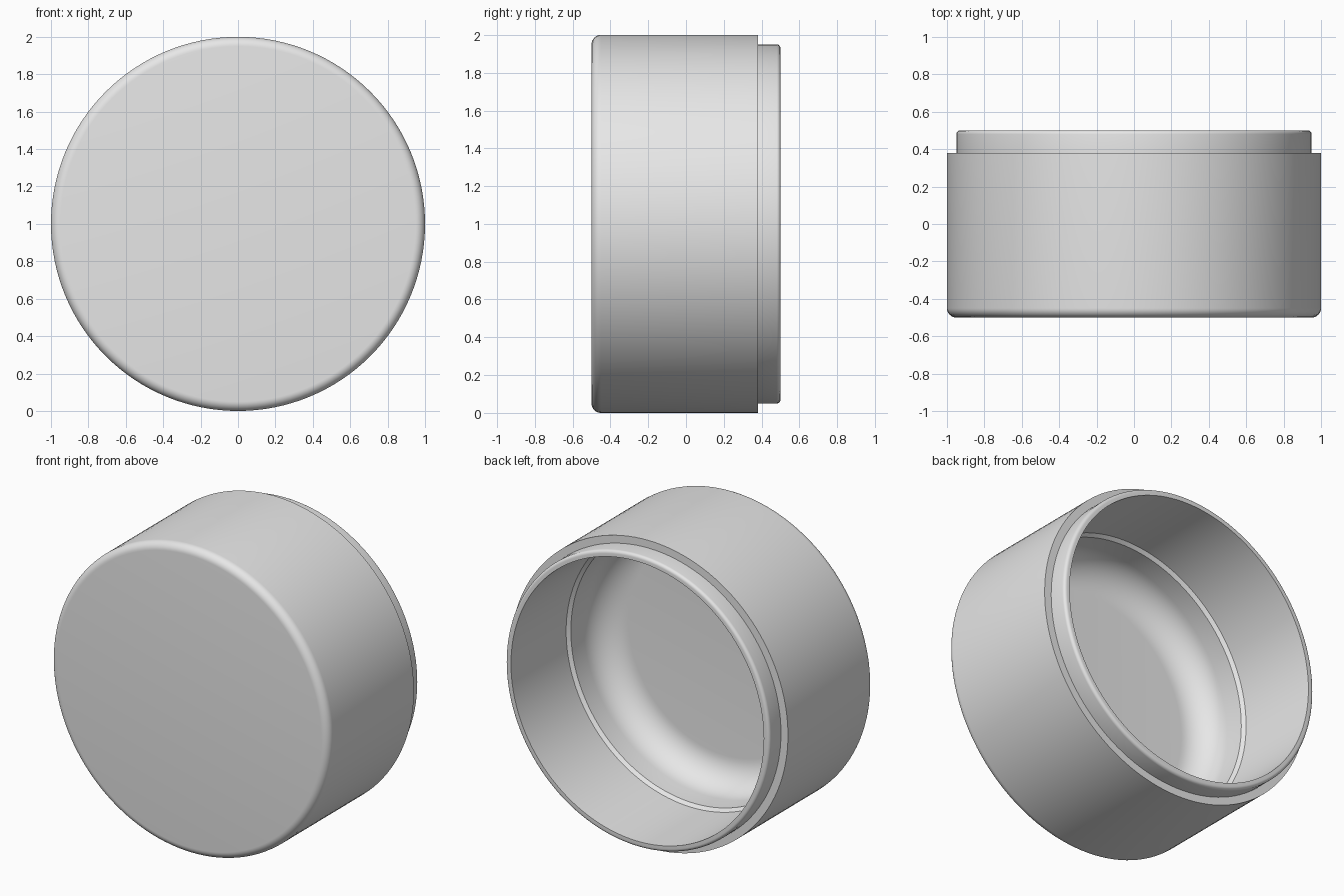
import bpy, bmesh, math
from mathutils import Vector, Matrix

if "Cube" in bpy.data.objects:
    bpy.data.objects.remove(bpy.data.objects["Cube"], do_unlink=True)

SEGMENTS = 128


def make_material(name, colour):
    mat = bpy.data.materials.new(name)
    mat.use_nodes = True
    mat.diffuse_color = colour
    mat.node_tree.nodes["Principled BSDF"].inputs["Base Color"].default_value = colour
    return mat


def arc(radius, y, size, start, end, steps):
    """Points of a rounded corner, angles in degrees, as (radius, y)."""
    angles = [math.radians(start + (end - start) * i / steps) for i in range(steps + 1)]
    return [(radius + size * math.cos(a), y + size * math.sin(a)) for a in angles]


def lathe(name, profile, mat):
    """Turn a (radius, y) profile around the y axis."""
    bm = bmesh.new()
    verts = [bm.verts.new((r, y, 0)) for r, y in profile]
    edges = [bm.edges.new(pair) for pair in zip(verts, verts[1:])]
    bmesh.ops.spin(bm, geom=verts + edges, cent=Vector(), axis=Vector((0, 1, 0)),
                   angle=math.tau, steps=SEGMENTS, use_merge=True)
    bmesh.ops.remove_doubles(bm, verts=bm.verts, dist=0.0001)
    bmesh.ops.recalc_face_normals(bm, faces=bm.faces)
    bmesh.ops.transform(bm, matrix=Matrix.Translation((0, 0, 1)), verts=bm.verts)
    mesh = bpy.data.meshes.new(name)
    bm.to_mesh(mesh)
    bm.free()
    mesh.materials.append(mat)
    obj = bpy.data.objects.new(name, mesh)
    bpy.context.collection.objects.link(obj)
    bpy.ops.object.select_all(action='DESELECT')
    obj.select_set(True)
    bpy.context.view_layer.objects.active = obj
    bpy.ops.object.shade_smooth_by_angle(angle=math.radians(30))
    return obj


grey = make_material("light grey", (0.8, 0.8, 0.8, 1))

# Closed front with a rounded edge, and the outer wall
profile = [(0, -0.5)] + arc(0.95, -0.45, 0.05, -90, 0, 8) + [(1, 0.38)]
# Stepped lip around the open back
profile += [(0.95, 0.38)] + arc(0.93, 0.48, 0.02, 0, 90, 5) + [(0.91, 0.5)]
# Inner wall, chamfered ledge and rounded floor
profile += [(0.905, -0.06), (0.885, -0.08)]
profile += arc(0.695, -0.21, 0.19, 0, -90, 12) + [(0, -0.4)]

lathe("round_cap", profile, grey)
